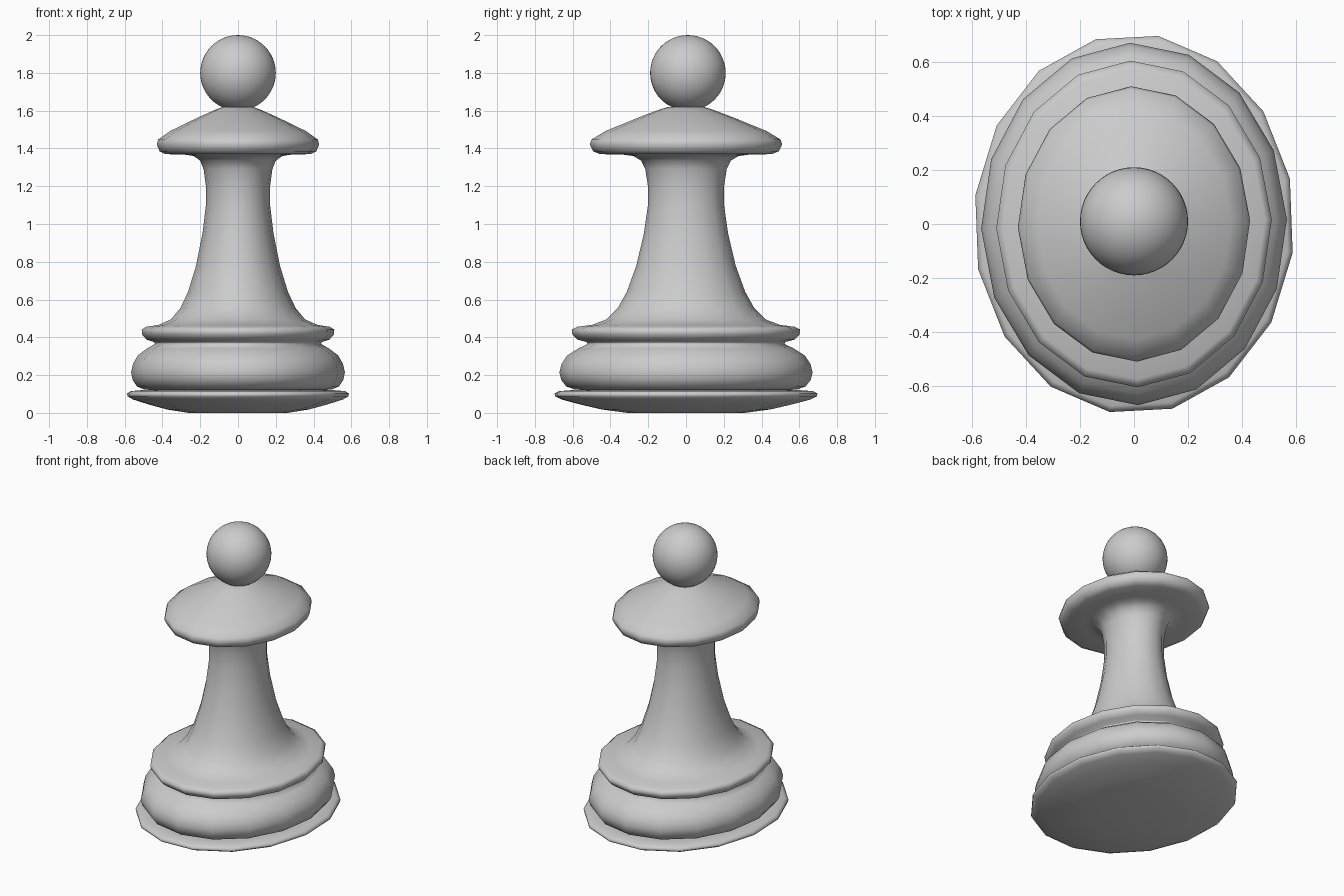
import bpy
import math

if "Cube" in bpy.data.objects:
    bpy.data.objects.remove(bpy.data.objects["Cube"])

SIDES = 16
STRETCH = 1.185  # oval depth relative to width


def oval_lathe(name, profile, turn):
    """Revolve (radius, z) points into a closed, smooth-shaded oval solid."""
    verts, faces = [], []
    for r, z in profile:
        for i in range(SIDES):
            a = math.radians(turn) + math.tau * i / SIDES
            verts.append((r * math.cos(a), r * STRETCH * math.sin(a), z))
    for k in range(len(profile) - 1):
        for i in range(SIDES):
            j = (i + 1) % SIDES
            a, b = k * SIDES, (k + 1) * SIDES
            faces.append((a + i, a + j, b + j, b + i))
    last = (len(profile) - 1) * SIDES
    faces.append(tuple(reversed(range(SIDES))))
    faces.append(tuple(range(last, last + SIDES)))
    mesh = bpy.data.meshes.new(name)
    mesh.from_pydata(verts, [], faces)
    mesh.polygons.foreach_set("use_smooth", [True] * len(faces))
    mesh.update()
    obj = bpy.data.objects.new(name, mesh)
    bpy.context.collection.objects.link(obj)
    return obj


# Thin dished foot, turned slightly against the body
oval_lathe("foot_disc", [
    (0.265, 0.0), (0.38, 0.018), (0.48, 0.045), (0.56, 0.07), (0.592, 0.088),
    (0.594, 0.102), (0.575, 0.115), (0.52, 0.12)], 13.8)

# Bulging base, ring, flared stem and overhanging collar
oval_lathe("body", [
    (0.45, 0.12), (0.50, 0.125), (0.535, 0.14), (0.558, 0.175), (0.566, 0.215),
    (0.556, 0.26), (0.53, 0.305), (0.48, 0.342), (0.44, 0.365), (0.445, 0.375),
    (0.485, 0.388), (0.508, 0.415), (0.51, 0.442), (0.485, 0.456),
    (0.42, 0.466), (0.355, 0.495), (0.305, 0.555), (0.265, 0.64),
    (0.222, 0.78), (0.188, 0.95), (0.17, 1.1), (0.17, 1.2), (0.182, 1.29),
    (0.20, 1.335), (0.235, 1.36), (0.28, 1.367), (0.385, 1.37),
    (0.415, 1.385), (0.43, 1.42), (0.423, 1.447), (0.36, 1.492),
    (0.21, 1.565), (0.12, 1.605), (0.08, 1.62)], 1.5)

# Ball on top
bpy.ops.mesh.primitive_uv_sphere_add(segments=48, ring_count=24, radius=0.2,
                                     location=(0, 0.01, 1.8))
ball = bpy.context.object
ball.name = "ball_head"
bpy.ops.object.shade_smooth()
